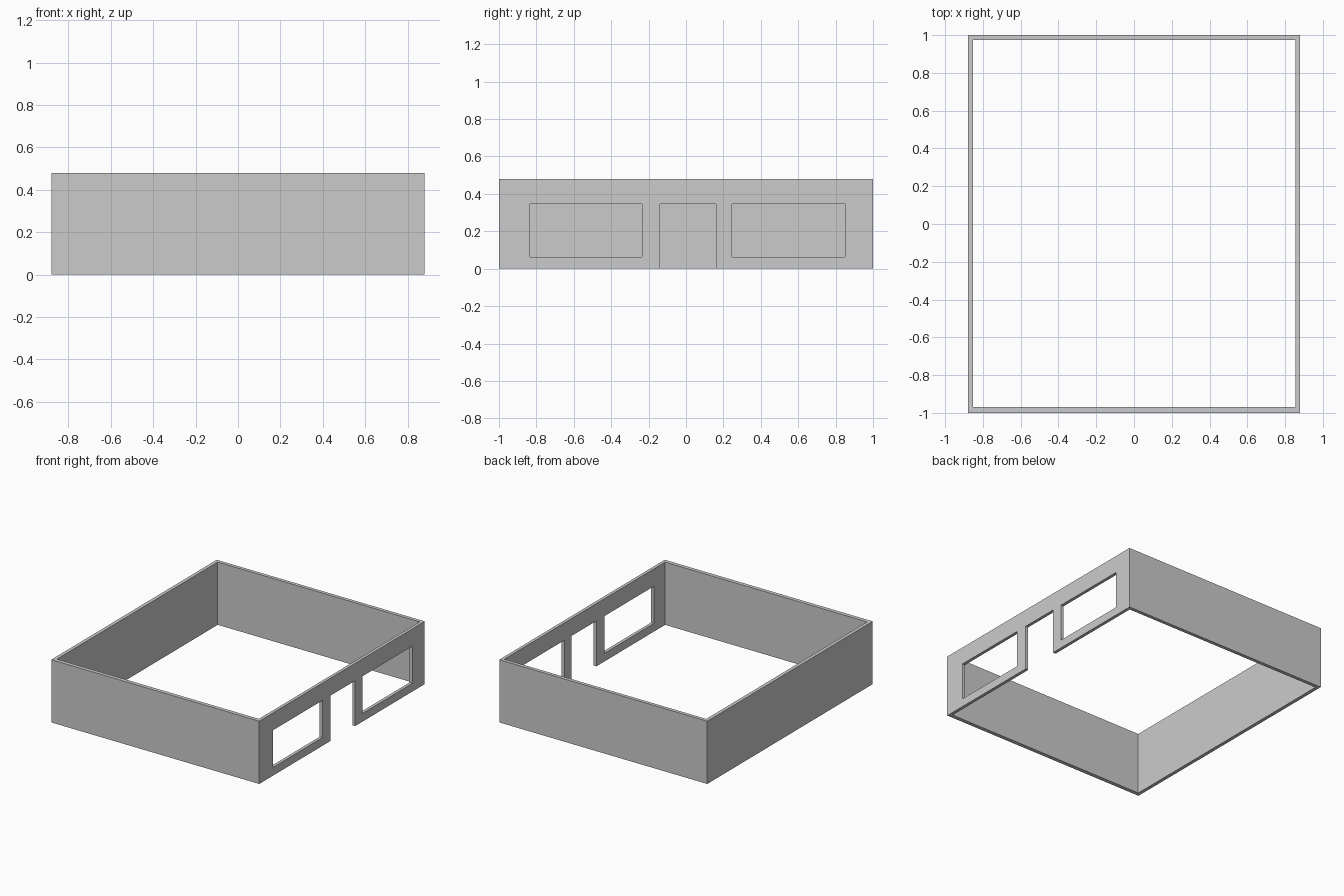
import bpy
import bmesh

if "Cube" in bpy.data.objects:
    bpy.data.objects.remove(bpy.data.objects["Cube"])

HX, HY, HEIGHT = 0.88, 1.0, 0.48
IX0, IX1, IY0, IY1 = -0.853, 0.856, -0.97, 0.973   # inner faces of the walls


def box(name, lo, hi):
    """Axis-aligned box from its two opposite corners."""
    bm = bmesh.new()
    bmesh.ops.create_cube(bm, size=1)
    for v in bm.verts:
        v.co = [hi[i] if v.co[i] > 0 else lo[i] for i in range(3)]
    mesh = bpy.data.meshes.new(name)
    bm.to_mesh(mesh)
    bm.free()
    obj = bpy.data.objects.new(name, mesh)
    bpy.context.collection.objects.link(obj)
    return obj


def cut(target, name, lo, hi):
    """Subtract a box from the target and discard the cutter."""
    cutter = box(name, lo, hi)
    cutter.hide_render = True
    mod = target.modifiers.new(name, 'BOOLEAN')
    mod.operation = 'DIFFERENCE'
    mod.solver = 'EXACT'
    mod.object = cutter
    bpy.context.view_layer.objects.active = target
    bpy.ops.object.modifier_apply(modifier=name)
    bpy.data.objects.remove(cutter)


# Four walls, open at top and bottom
walls = box("walls", (-HX, -HY, 0), (HX, HY, HEIGHT))
cut(walls, "room_space", (IX0, IY0, -0.1), (IX1, IY1, HEIGHT + 0.1))

# Two windows and a doorway through the right wall: y start, y end, sill
openings = {
    "front_window": (-0.835, -0.235, 0.063),
    "doorway": (-0.14, 0.16, -0.1),
    "back_window": (0.247, 0.85, 0.063),
}
for name, (y0, y1, sill) in openings.items():
    cut(walls, name, (0.7, y0, sill), (1.0, y1, 0.347))
